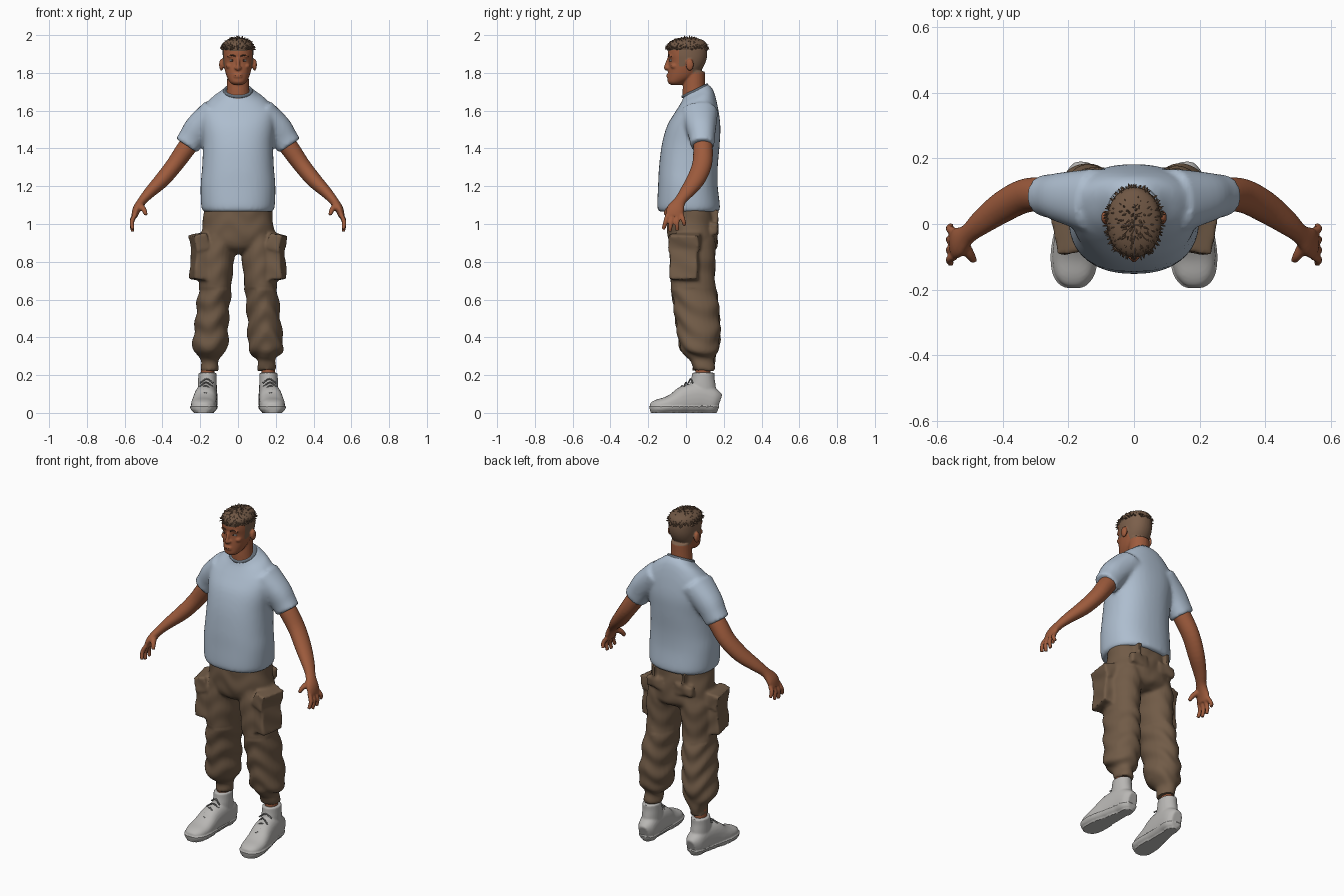
import bpy, bmesh, math, random
from mathutils import Matrix, Vector

random.seed(4)
if "Cube" in bpy.data.objects:
    bpy.data.objects.remove(bpy.data.objects["Cube"], do_unlink=True)


def material(name, r, g, b):
    m = bpy.data.materials.new(name)
    m.use_nodes = True
    m.diffuse_color = (r, g, b, 1)
    m.node_tree.nodes["Principled BSDF"].inputs["Base Color"].default_value = (r, g, b, 1)
    return m


SKIN = material("warm brown skin", .34, .105, .046)
SHIRT = material("pale blue cotton", .42, .51, .62)
PANTS = material("khaki brown canvas", .165, .105, .063)
SHOE = material("light grey canvas", .48, .47, .455)
SOLE = material("off white rubber", .52, .51, .49)
LACE = material("grey laces", .22, .22, .215)
HAIR = material("brown hair", .16, .095, .058)
BUZZ = material("shaved hair", .2, .115, .07)
EYE = material("eye white", .6, .58, .56)
DARK = material("dark brown", .05, .026, .016)


def tube(bm, points, flat=False, ref=(0, 1, 0), n=24, sub=4, power=2.0):
    """Closed loft through (x, y, z, radius_u, radius_v[, tilt]) stations."""
    pts = [Vector(tuple(p) + (0,) * (6 - len(p))) for p in points]
    path = []
    for i in range(len(pts) - 1):
        a, b, c, d = (pts[max(i - 1, 0)], pts[i], pts[i + 1], pts[min(i + 2, len(pts) - 1)])
        for k in range(sub):
            t = k / sub
            path.append(b + (c - a) * (t / 2) + (a * 2 - b * 5 + c * 4 - d) * (t * t / 2)
                        + (b * 3 - a - c * 3 + d) * (t ** 3 / 2))
    path.append(pts[-1])
    rings = []
    for i, q in enumerate(path):
        u, v = Vector((1, 0, 0)), Vector((0, 1, 0))
        if flat:
            v.z = q[5]
        else:
            t = (path[min(i + 1, len(path) - 1)].xyz - path[max(i - 1, 0)].xyz).normalized()
            v = Vector(ref)
            v = (v - t * v.dot(t)).normalized()
            u = t.cross(v)
        ring = []
        for k in range(n):
            c, s = math.cos(math.tau * k / n), math.sin(math.tau * k / n)
            c, s = (math.copysign(abs(w) ** (2 / power), w) for w in (c, s))
            ring.append(bm.verts.new(q.xyz + u * max(q[3], .002) * c + v * max(q[4], .002) * s))
        rings.append(ring)
    for r0, r1 in zip(rings, rings[1:]):
        for k in range(n):
            bm.faces.new((r0[k], r0[(k + 1) % n], r1[(k + 1) % n], r1[k]))
    bm.faces.new(rings[0][::-1])
    bm.faces.new(rings[-1])


def slabs(bm, rows, power=2.0):
    """Loft of level rings given as (z, front y, back y, half width[, tilt])."""
    tube(bm, [(0, (r[1] + r[2]) / 2, r[0], r[3], (r[2] - r[1]) / 2) + tuple(r[4:]) for r in rows],
         flat=True, n=40, power=power)


def ball(bm, centre, radii):
    m = Matrix.Translation(centre) @ Matrix.Diagonal((*radii, 1))
    bmesh.ops.create_uvsphere(bm, u_segments=20, v_segments=12, radius=1, matrix=m)


def box(bm, centre, size, turn=0, lean=0):
    m = (Matrix.Translation(centre) @ Matrix.Rotation(turn, 4, 'Z')
         @ Matrix.Rotation(lean, 4, 'Y') @ Matrix.Diagonal((*size, 1)))
    bmesh.ops.create_cube(bm, size=1, matrix=m)


def mirror(bm):
    geom = bmesh.ops.duplicate(bm, geom=bm.verts[:] + bm.edges[:] + bm.faces[:])["geom"]
    for v in (g for g in geom if isinstance(g, bmesh.types.BMVert)):
        v.co.x *= -1


def finish(name, bm, mats, voxel=0, smooth=3, shape=None, rule=None, pair=False):
    """Make the object (or a left and right pair), fusing overlapping pieces when voxel is set."""
    for side in ((1, -1) if pair else (1,)):
        part = bm.copy()
        bmesh.ops.scale(part, vec=(side, 1, 1), verts=part.verts)
        bmesh.ops.recalc_face_normals(part, faces=part.faces)
        mesh = bpy.data.meshes.new(name)
        part.to_mesh(mesh)
        part.free()
        label = ("left_" if side > 0 else "right_") + name if pair else name
        ob = bpy.data.objects.new(label, mesh)
        bpy.context.collection.objects.link(ob)
        if voxel:
            rm = ob.modifiers.new("fuse", 'REMESH')
            rm.mode, rm.voxel_size = 'VOXEL', voxel
            sm = ob.modifiers.new("soften", 'SMOOTH')
            sm.iterations, sm.factor = smooth, .5
            dg = bpy.context.evaluated_depsgraph_get()
            mesh = bpy.data.meshes.new_from_object(ob.evaluated_get(dg))
            ob.modifiers.clear()
            ob.data = mesh
        mesh.materials.clear()
        for m in mats:
            mesh.materials.append(m)
        if shape:
            moved = [shape(v.co.copy(), v.normal.copy()) for v in mesh.vertices]
            for v, co in zip(mesh.vertices, moved):
                v.co = co
        for f in mesh.polygons:
            f.material_index = rule(f.center) if rule else 0
        bpy.ops.object.select_all(action='DESELECT')
        ob.select_set(True)
        bpy.context.view_layer.objects.active = ob
        bpy.ops.object.shade_smooth_by_angle(angle=math.radians(50))
    bm.free()


# T-shirt: sleeves fused into the body
bm = bmesh.new()
tube(bm, [(.12, .07, 1.59, .08, .1), (.205, .08, 1.51, .077, .08), (.245, .085, 1.455, .07, .068),
          (.272, .086, 1.415, .068, .064)], power=2.2)
mirror(bm)
slabs(bm, [(1.065, -.14, .17, .18), (1.09, -.152, .18, .194), (1.2, -.148, .168, .198),
           (1.3, -.143, .168, .19), (1.42, -.128, .178, .186), (1.52, -.1, .182, .195),
           (1.6, -.06, .17, .195, .1), (1.66, -.032, .152, .145, .3), (1.69, -.018, .136, .1, .42),
           (1.71, -.014, .115, .072, .48)], power=2.3)
finish("shirt", bm, [SHIRT], voxel=.011, smooth=4)
bpy.ops.mesh.primitive_torus_add(major_segments=40, minor_segments=10, major_radius=.071,
                                 minor_radius=.008, location=(0, .047, 1.705),
                                 rotation=(math.radians(26), 0, 0))
collar = bpy.context.object
collar.name = "shirt_collar"
collar.data.materials.append(SHIRT)
bpy.ops.object.shade_smooth_by_angle()

# Trousers with cargo pockets, baggy knees and gathered cuffs
bm = bmesh.new()
tube(bm, [(.09, .035, .97, .085, .115), (.112, .035, .85, .096, .122), (.118, .035, .7, .086, .118),
          (.128, .05, .6, .088, .12), (.137, .06, .5, .088, .118), (.144, .07, .4, .093, .112),
          (.149, .07, .335, .091, .1), (.147, .08, .3, .066, .078), (.15, .09, .275, .05, .062),
          (.152, .093, .225, .046, .058)], flat=True)
box(bm, (.205, -.008, .795), (.07, .15, .18), turn=-.2, lean=-.08)
box(bm, (.207, -.008, .905), (.07, .165, .085), turn=-.2, lean=.22)
box(bm, (.1, .155, .975), (.105, .03, .06))
box(bm, (.1, .152, 1.045), (.02, .04, .06))
mirror(bm)
slabs(bm, [(1.09, -.1, .155, .18), (1.0, -.1, .162, .187), (.92, -.095, .168, .197),
           (.87, -.07, .16, .18), (.84, -.01, .12, .1)], power=2.2)


def folds(co, n):
    amount = .0045 if co.z < .66 else .002
    return co + n * amount * math.sin(co.z * 55 + math.sin(co.x * 30) * 2 + co.y * 22)


finish("cargo_trousers", bm, [PANTS], voxel=.009, smooth=3, shape=folds)

# Arms with hands
bm = bmesh.new()
tube(bm, [(.2, .085, 1.5, .05, .05), (.275, .09, 1.4, .05, .052), (.335, .085, 1.315, .045, .052),
          (.4, .052, 1.235, .041, .049), (.465, .005, 1.17, .031, .039), (.505, -.03, 1.125, .024, .031),
          (.535, -.055, 1.08, .022, .046), (.549, -.062, 1.04, .016, .046)])
for base, tip, low in ((-.097, -.12, .972), (-.073, -.086, .96), (-.048, -.046, .965), (-.024, -.006, .992)):
    tube(bm, [(.545, base, 1.05, .012, .013), (.562, (base + tip) / 2, (1.05 + low) / 2, .012, .012),
              (.557, tip, low, .01, .01)], n=12)
tube(bm, [(.52, -.06, 1.1, .018, .02), (.498, -.095, 1.075, .014, .015), (.487, -.112, 1.048, .01, .011)], n=12)
finish("arm", bm, [SKIN], voxel=.006, smooth=2, pair=True)

# Ankles
bm = bmesh.new()
tube(bm, [(.16, .09, .15, .035, .04), (.16, .09, .26, .035, .04)])
finish("ankle", bm, [SKIN], pair=True)

# High-top shoes
bm = bmesh.new()
tube(bm, [(.157, .175, .05, .05, .03), (.159, .145, .06, .066, .05), (.164, .08, .078, .08, .056),
          (.172, 0, .07, .076, .061), (.178, -.05, .052, .06, .065), (.182, -.1, .04, .046, .067),
          (.184, -.15, .032, .039, .059), (.184, -.178, .026, .03, .04), (.184, -.187, .024, .02, .022)],
     ref=(1, 0, 0), power=2.5)
tube(bm, [(.162, .088, .05, .05, .078), (.162, .088, .14, .05, .07), (.162, .09, .18, .049, .062),
          (.162, .092, .213, .048, .06)], flat=True)


def flare_sole(co, n):
    if co.z < .034:
        co += Vector((n.x, n.y, 0)) * .006
    return Vector((co.x, co.y, 0 if co.z < .006 else co.z))


finish("shoe", bm, [SHOE, SOLE], voxel=.006, smooth=3, shape=flare_sole,
       rule=lambda c: 1 if c.z < .034 else 0, pair=True)

# Shoe laces, zigzag across the instep
bm = bmesh.new()
for i in range(5):
    t = i / 4
    x, y, z = .178 - .012 * t, -.068 + .092 * t, .101 + .073 * t
    skew = .011 * (-1) ** i
    tube(bm, [(x - .034, y - skew, z - .016, .004, .004), (x, y, z + .006, .004, .004),
              (x + .034, y + skew, z - .016, .004, .004)], n=8)
finish("shoe_laces", bm, [LACE], pair=True)

# Head, neck, nose, brow, lips and ears
bm = bmesh.new()
for s in (1, -1):
    ball(bm, (s * .088, .02, 1.843), (.012, .021, .032))
    ball(bm, (s * .03, -.078, 1.888), (.026, .014, .008))
    ball(bm, (s * .011, -.098, 1.826), (.009, .01, .008))
    ball(bm, (s * .045, -.06, 1.836), (.02, .022, .016))
slabs(bm, [(1.735, -.078, -.03, .022), (1.75, -.096, 0, .042), (1.78, -.097, .05, .059),
           (1.82, -.094, .085, .071), (1.86, -.091, .105, .078), (1.9, -.097, .112, .081),
           (1.94, -.09, .108, .078), (1.97, -.06, .085, .055), (1.982, -.02, .04, .02)], power=2.15)
tube(bm, [(0, .05, 1.62, .07, .065), (0, .042, 1.71, .06, .06), (0, .045, 1.81, .056, .055)])
tube(bm, [(0, -.088, 1.878, .008, .01), (0, -.098, 1.85, .009, .012), (0, -.104, 1.826, .011, .013),
          (0, -.098, 1.817, .008, .01)], n=14)
for z in (1.789, 1.779):
    ball(bm, (0, -.095, z), (.023, .009, .006))


def shaved(c):
    if abs(c.x) > .0825 and c.z < 1.88 and c.y < .05:
        return 0
    sideburn = -.038 < c.y < -.004 and c.z > 1.835
    return int(c.z > 1.922 or sideburn or (c.y > -.038 and c.z > 1.87) or (c.y > .035 and c.z > 1.8))


finish("head", bm, [SKIN, BUZZ], voxel=.005, smooth=2, rule=shaved)

# Eyes, irises, brows and the line of the mouth
bm = bmesh.new()
ball(bm, (.032, -.077, 1.866), (.014, .012, .0065))
finish("eye", bm, [EYE], pair=True)
bm = bmesh.new()
ball(bm, (.031, -.086, 1.866), (.0055, .004, .0055))
finish("iris", bm, [DARK], pair=True)
bm = bmesh.new()
tube(bm, [(.013, -.094, 1.888, .0035, .003), (.032, -.091, 1.894, .004, .003),
          (.054, -.077, 1.887, .002, .003)], n=8)
finish("eyebrow", bm, [DARK], pair=True)
bm = bmesh.new()
ball(bm, (0, -.099, 1.784), (.02, .004, .0018))
finish("mouth_line", bm, [DARK])

# Cropped hair: a cap covered with pointed tufts growing out from the crown
bm = bmesh.new()
slabs(bm, [(1.915, -.098, .108, .08), (1.945, -.1, .112, .083), (1.968, -.078, .098, .068),
           (1.983, -.035, .06, .035), (1.986, 0, .02, .01)])
COUNT = 300
for i in range(COUNT):
    h = 1 - i / COUNT
    a = i * 2.39996 + random.uniform(-.2, .2)
    r = math.sqrt(1 - h * h)
    normal = Vector((r * math.cos(a), r * math.sin(a), h))
    root = Vector((normal.x * .079, normal.y * .102 + .006, 1.925 + normal.z * .058))
    flow = Vector((normal.x, normal.y - .25, -.5 * r + .1)) + normal * random.uniform(.1, .5)
    flow += Vector((random.uniform(-.35, .35), random.uniform(-.35, .35), random.uniform(-.1, .2)))
    m = Matrix.Translation(root) @ flow.to_track_quat('Z', 'Y').to_matrix().to_4x4()
    bmesh.ops.create_cone(bm, cap_ends=True, segments=5, radius1=.0105, radius2=.001,
                          depth=random.uniform(.026, .04), matrix=m)
for v in bm.verts:
    v.co.z = min(v.co.z, 2)
finish("hair", bm, [HAIR])
